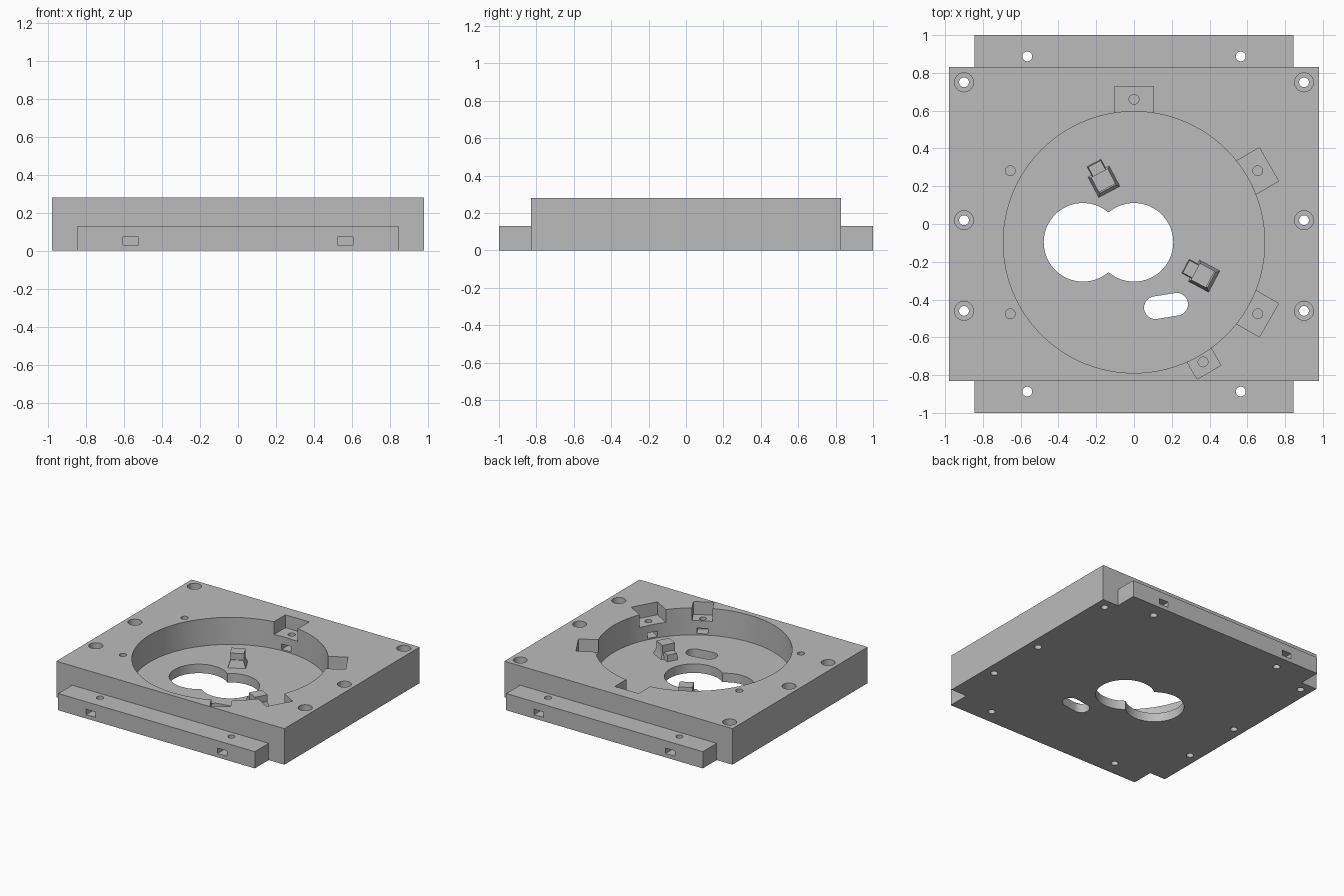
import bpy, bmesh
from math import radians, cos, sin
from mathutils import Matrix, Vector

if "Cube" in bpy.data.objects:
    bpy.data.objects.remove(bpy.data.objects["Cube"])

grey = bpy.data.materials.new("plain grey")
grey.use_nodes = True
colour = (0.5, 0.5, 0.5, 1)
grey.diffuse_color = colour
grey.node_tree.nodes["Principled BSDF"].inputs["Base Color"].default_value = colour

TOP, FLOOR, LEDGE_TOP, POCKET_Z = 0.28, 0.07, 0.13, 0.18
CENTRE = Vector((0, -0.097, 0))
RIM = 0.692
SCREW = 0.026


def finish(name, bm):
    mesh = bpy.data.meshes.new(name)
    bmesh.ops.recalc_face_normals(bm, faces=bm.faces)
    bm.to_mesh(mesh)
    bm.free()
    mesh.materials.append(grey)
    ob = bpy.data.objects.new(name, mesh)
    bpy.context.collection.objects.link(ob)
    return ob


def box(name, x, y, z, place=Matrix(), taper=1):
    """Box from ranges; taper scales its upper face."""
    bm = bmesh.new()
    bmesh.ops.create_cube(bm, size=1)
    for v in bm.verts:
        k = taper if v.co.z > 0 else 1
        v.co = Vector(((x[0] + x[1]) / 2 + v.co.x * k * (x[1] - x[0]),
                       (y[0] + y[1]) / 2 + v.co.y * k * (y[1] - y[0]),
                       (z[0] + z[1]) / 2 + v.co.z * (z[1] - z[0])))
    bm.transform(place)
    return finish(name, bm)


def drum(name, x, y, r, z, sides=32):
    bm = bmesh.new()
    bmesh.ops.create_cone(bm, cap_ends=True, segments=sides, radius1=r, radius2=r,
                          depth=z[1] - z[0])
    bm.transform(Matrix.Translation((x, y, (z[0] + z[1]) / 2)))
    return finish(name, bm)


def combine(target, tool, operation="DIFFERENCE"):
    mod = target.modifiers.new("cut", "BOOLEAN")
    mod.operation, mod.solver, mod.object = operation, "EXACT", tool
    bpy.ops.object.select_all(action="DESELECT")
    bpy.context.view_layer.objects.active = target
    target.select_set(True)
    bpy.ops.object.modifier_apply(modifier=mod.name)
    bpy.data.objects.remove(tool)


# Main plate with its round recess
body = box("base_plate", (-0.98, 0.98), (-0.83, 0.83), (0, TOP))
combine(body, drum("recess", 0, CENTRE.y, RIM, (FLOOR, 0.5), 128))

# Twin round opening and slanted slot through the floor
for x in (-0.27, 0):
    combine(body, drum("opening", x, CENTRE.y, 0.208, (-0.1, 0.2), 64))
a, b = Vector((0.113, -0.443, 0)), Vector((0.226, -0.425, 0))
bm = bmesh.new()
ring = []
along = (b - a).normalized()
across = Vector((-along.y, along.x, 0))
for end, start in ((b, -90), (a, 90)):
    for i in range(17):
        t = radians(start + i * 11.25)
        ring.append(bm.verts.new(end + 0.06 * (along * cos(t) + across * sin(t))
                                 - Vector((0, 0, 0.1))))
face = bm.faces.new(ring)
walls = bmesh.ops.extrude_face_region(bm, geom=[face])
for v in walls["geom"]:
    if isinstance(v, bmesh.types.BMVert):
        v.co.z += 0.3
combine(body, finish("slot", bm))

# Mounting pockets round the rim: angle, half width, outer radius, screw radius
pockets = [(t, 0.102, 0.825, 0.757) for t in (90, 30, 150, 210, 330)]
pockets.append((300, 0.073, 0.794, 0.731))
for angle, half, outer, screw in pockets:
    turn = Matrix.Translation(CENTRE) @ Matrix.Rotation(radians(angle), 4, "Z")
    combine(body, box("pocket", (0.6, outer), (-half, half), (POCKET_Z, 0.5), turn))
    combine(body, box("nut_slot", (0.6, screw + 0.04), (-0.04, 0.04), (0.08, 0.122), turn))
    p = turn @ Vector((screw, 0, 0))
    combine(body, drum("pocket_screw", p.x, p.y, SCREW, (0.1, 0.3), 24))

# Counterbored holes along both sides
for x in (-0.9, 0.9):
    for y in (0.75, 0.02, -0.46):
        combine(body, drum("screw", x, y, SCREW, (-0.1, 0.5), 24))
        combine(body, drum("counterbore", x, y, 0.05, (0.16, 0.5)))

# Front and back ledges with screw holes and nut slots
ledges = []
for name, s in (("front_ledge", -1), ("back_ledge", 1)):
    ledge = box(name, (-0.845, 0.845), sorted((s * 0.83, s)), (0, LEDGE_TOP))
    for x in (-0.565, 0.565):
        combine(ledge, box("nut_slot", (x - 0.04, x + 0.04),
                           sorted((s * 0.845, s * 1.1)), (0.03, 0.072)))
        combine(ledge, drum("screw", x, s * 0.887, SCREW, (-0.1, 0.3), 24))
    ledges.append(ledge)

# Small sensor brackets standing on the recess floor
brackets = []
for name, x, y, angle in (("back_bracket", -0.165, 0.235, -62),
                          ("front_bracket", 0.36, -0.27, -28)):
    place = Matrix.Translation((x, y, 0)) @ Matrix.Rotation(radians(angle), 4, "Z")
    bracket = box(name, (-0.05, 0.075), (-0.065, 0.065), (0.065, 0.125), place, 0.7)
    combine(bracket, box("head", (-0.04, 0.05), (-0.05, 0.05), (0.11, 0.175), place), "UNION")
    combine(bracket, box("tab", (-0.1, 0), (-0.042, 0.042), (0.065, 0.12), place, 0.9), "UNION")
    brackets.append(bracket)

# Smooth round walls, crisp edges
bpy.ops.object.select_all(action="DESELECT")
for ob in [body] + ledges + brackets:
    ob.select_set(True)
bpy.context.view_layer.objects.active = body
bpy.ops.object.shade_smooth_by_angle(angle=radians(30))
